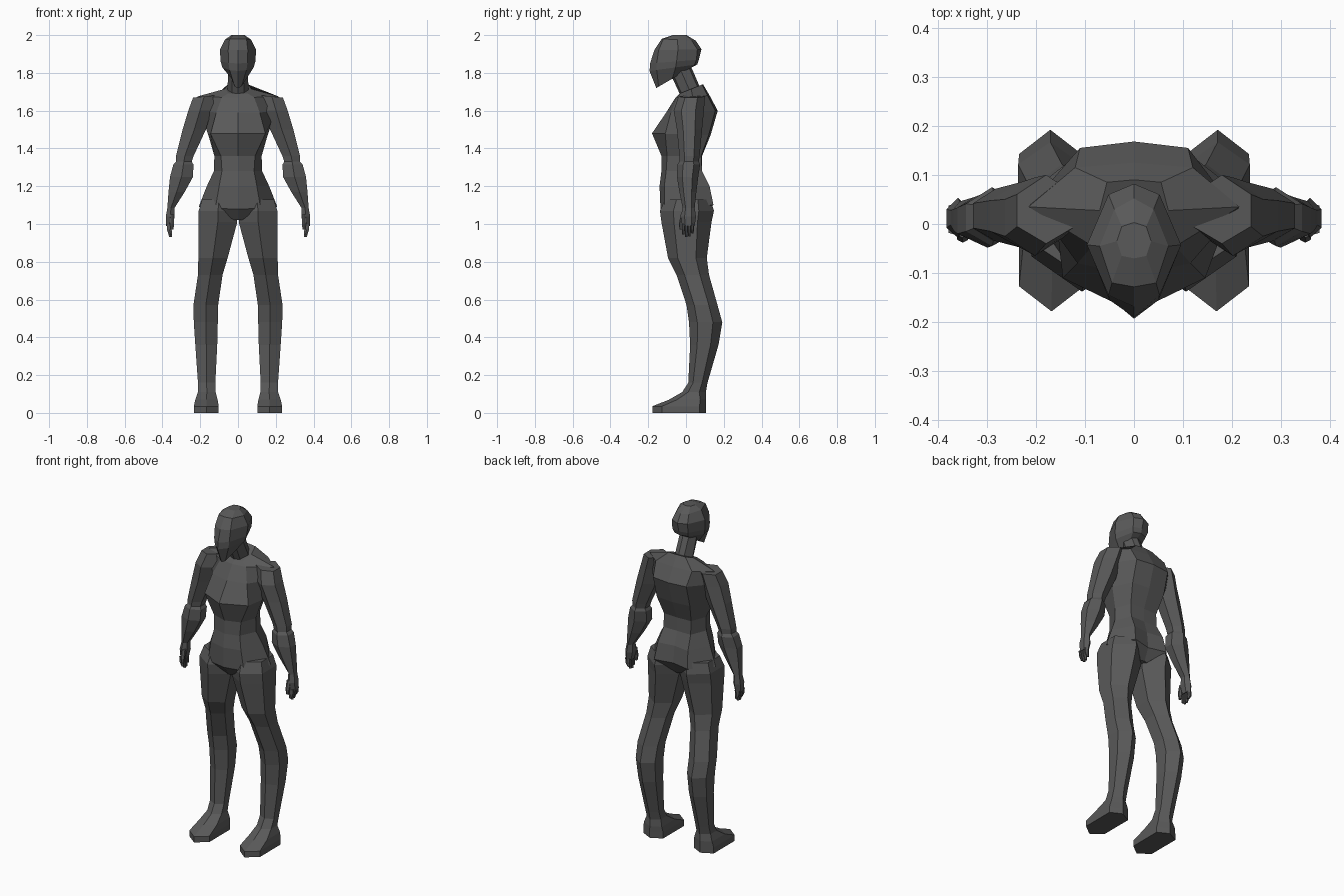
import bpy, bmesh

skin = bpy.data.materials.new("dark_grey")
skin.diffuse_color = (0.1, 0.1, 0.1, 1)


def loft(name, rings, mirror=False):
    """Bridge equal-length rings of points into a closed, flat-shaded part."""
    bm = bmesh.new()
    loops = [[bm.verts.new(p) for p in ring] for ring in rings]
    n = len(loops[0])
    for a, b in zip(loops, loops[1:]):
        for i in range(n):
            j = (i + 1) % n
            bm.faces.new((a[i], a[j], b[j], b[i]))
    bm.faces.new(loops[0])
    bm.faces.new(loops[-1])
    bmesh.ops.recalc_face_normals(bm, faces=bm.faces)
    mesh = bpy.data.meshes.new(name)
    bm.to_mesh(mesh)
    bm.free()
    mesh.materials.append(skin)
    obj = bpy.data.objects.new(name, mesh)
    bpy.context.collection.objects.link(obj)
    if mirror:
        obj.modifiers.new("mirror", 'MIRROR').use_mirror_merge = False
    return obj


def body_ring(zf, zb, w, wf, wb, yf, yfs, ybs, yb):
    """Symmetric eight-point ring; height runs from zf in front to zb behind."""
    half = [(0, yf), (wf, yfs), (w, (yfs + ybs) / 2), (wb, ybs), (0, yb)]
    pts = half + [(-x, y) for x, y in half[3:0:-1]]
    return [(x, y, zf + (zb - zf) * (y - yf) / (yb - yf)) for x, y in pts]


def limb_ring(z, x0, x1, yf, yb, a=0.25, b=0.28, lean=0.0):
    """Six-point ring with a ridge in front and behind."""
    d, xm = yb - yf, (x0 + x1) / 2
    pts = [(xm, yf), (x1, yf + a * d), (x1, yb - b * d),
           (xm, yb), (x0, yb - b * d), (x0, yf + a * d)]
    return [(x, y, z + lean * (x - xm)) for x, y in pts]


# Torso from crotch to neck base
loft("torso", [body_ring(*s) for s in (
    (1.02, 1.03, 0.03, 0.02, 0.02, -0.09, -0.08, 0.08, 0.09),
    (1.08, 1.10, 0.208, 0.12, 0.11, -0.135, -0.115, 0.145, 0.12),
    (1.20, 1.20, 0.165, 0.10, 0.10, -0.14, -0.115, 0.125, 0.11),
    (1.28, 1.28, 0.128, 0.085, 0.09, -0.13, -0.105, 0.085, 0.085),
    (1.36, 1.36, 0.125, 0.09, 0.09, -0.13, -0.10, 0.08, 0.085),
    (1.48, 1.47, 0.158, 0.145, 0.11, -0.18, -0.11, 0.12, 0.13),
    (1.59, 1.60, 0.20, 0.115, 0.11, -0.105, -0.08, 0.155, 0.168),
    (1.67, 1.68, 0.215, 0.085, 0.12, -0.055, -0.045, 0.115, 0.125),
    (1.69, 1.74, 0.07, 0.05, 0.055, -0.035, -0.03, 0.085, 0.09))])

# Neck leaning forward
loft("neck", [body_ring(*s) for s in (
    (1.66, 1.71, 0.058, 0.032, 0.03, -0.02, -0.012, 0.07, 0.08),
    (1.79, 1.86, 0.05, 0.03, 0.03, -0.08, -0.07, 0.005, 0.015))])

# Head with tilted jaw
loft("head", [body_ring(*s) for s in (
    (1.72, 1.82, 0.034, 0.018, 0.03, -0.157, -0.145, 0.00, 0.015),
    (1.81, 1.845, 0.083, 0.045, 0.045, -0.193, -0.155, 0.045, 0.06),
    (1.85, 1.87, 0.092, 0.05, 0.052, -0.19, -0.155, 0.055, 0.068),
    (1.92, 1.925, 0.096, 0.052, 0.052, -0.168, -0.145, 0.06, 0.082),
    (1.98, 1.97, 0.07, 0.045, 0.04, -0.128, -0.12, 0.03, 0.052),
    (2.0, 2.0, 0.035, 0.025, 0.025, -0.07, -0.065, -0.005, 0.003))])

# Legs and feet
loft("leg", [limb_ring(*s) for s in (
    (1.13, 0.01, 0.19, -0.11, 0.13),
    (1.07, 0.004, 0.208, -0.138, 0.148),
    (1.01, 0.004, 0.21, -0.13, 0.135),
    (0.82, 0.055, 0.21, -0.095, 0.11),
    (0.73, 0.082, 0.212, -0.05, 0.122),
    (0.57, 0.105, 0.236, 0.003, 0.167),
    (0.48, 0.107, 0.234, 0.016, 0.192),
    (0.36, 0.11, 0.226, 0.022, 0.172),
    (0.16, 0.12, 0.212, 0.012, 0.114),
    (0.11, 0.118, 0.212, -0.02, 0.105),
    (0.07, 0.108, 0.226, -0.09, 0.105, 0.22, 0.15),
    (0.035, 0.102, 0.234, -0.178, 0.105, 0.18, 0.12),
    (0.0, 0.102, 0.234, -0.178, 0.105, 0.18, 0.12))], mirror=True)

# Arms down to the palm
loft("arm", [limb_ring(*s) for s in (
    (1.675, 0.12, 0.238, -0.04, 0.10, 0.25, 0.28, -0.1),
    (1.60, 0.14, 0.263, -0.065, 0.095),
    (1.50, 0.17, 0.293, -0.048, 0.085),
    (1.36, 0.235, 0.328, -0.035, 0.072),
    (1.33, 0.245, 0.328, -0.035, 0.068),
    (1.315, 0.236, 0.342, -0.045, 0.075),
    (1.25, 0.238, 0.36, -0.048, 0.065),
    (1.17, 0.282, 0.368, -0.035, 0.055),
    (1.085, 0.336, 0.374, -0.018, 0.046),
    (1.04, 0.335, 0.382, -0.028, 0.053),
    (0.99, 0.346, 0.38, -0.02, 0.046))], mirror=True)

# Fingers
for i in range(4):
    y = -0.014 + i * 0.016
    tip = (0.945, 0.932, 0.934, 0.95)[i]
    loft("finger", [limb_ring(1.0, 0.35, 0.378, y - 0.008, y + 0.008),
                    limb_ring(0.97, 0.351, 0.376, y - 0.008, y + 0.008),
                    limb_ring(tip, 0.35, 0.364, y - 0.006, y + 0.006)],
         mirror=True)

# Thumb
loft("thumb", [limb_ring(1.05, 0.338, 0.362, -0.028, 0.0),
               limb_ring(1.0, 0.338, 0.36, -0.038, -0.015),
               limb_ring(0.97, 0.342, 0.356, -0.034, -0.018)], mirror=True)
